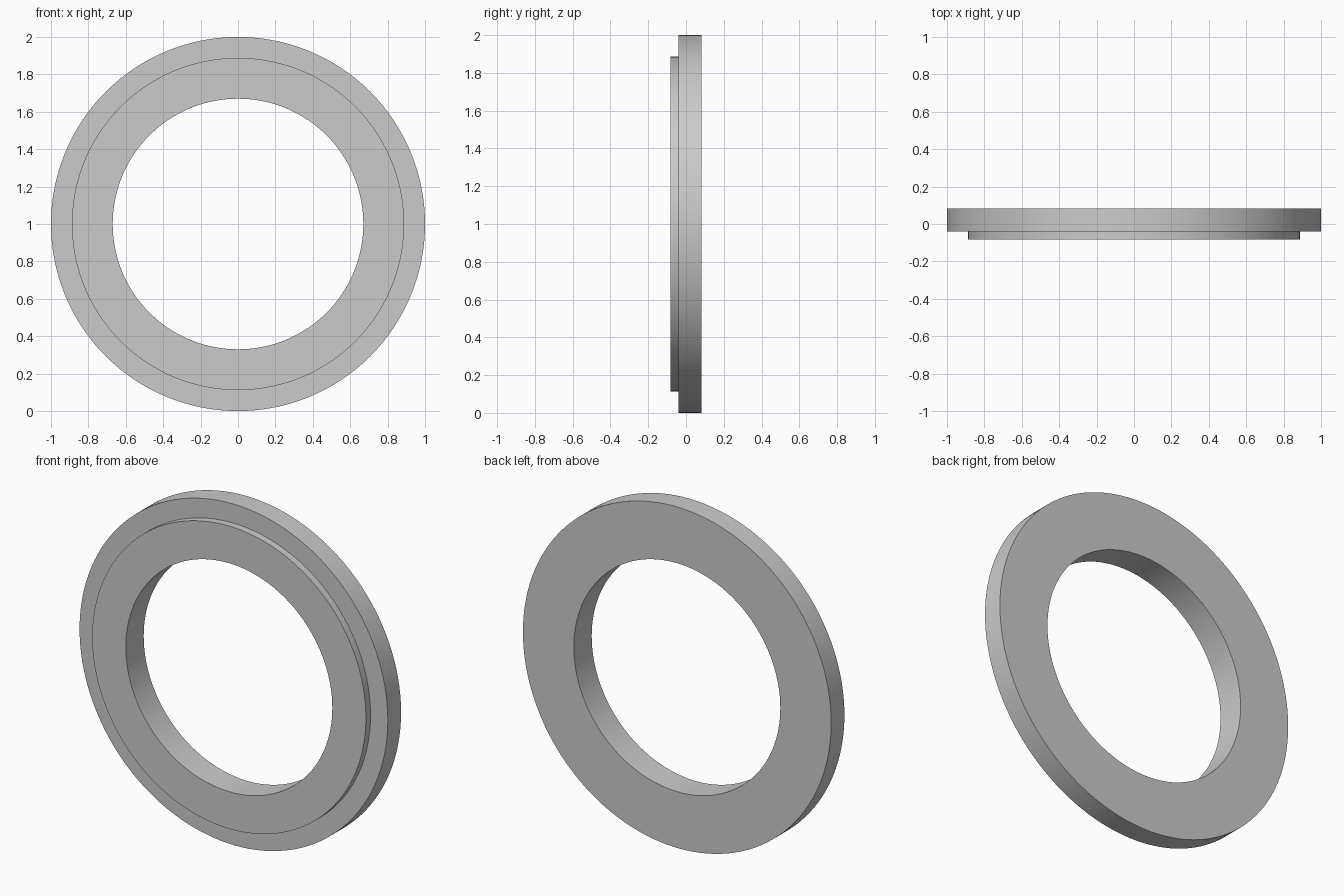
import bpy
import bmesh
from math import cos, sin, tau, radians

cube = bpy.data.objects.get("Cube")
if cube:
    bpy.data.objects.remove(cube, do_unlink=True)

SEGMENTS = 128
CENTRE_Z = 1.0

# Plain grey finish
grey = bpy.data.materials.new("light_grey")
grey.use_nodes = True
colour = (0.6, 0.6, 0.6, 1.0)
grey.diffuse_color = colour
grey.node_tree.nodes["Principled BSDF"].inputs["Base Color"].default_value = colour


def lathe_ring(name, profile, material):
    """Sweep a closed (radius, y) profile around the front-to-back axis."""
    bm = bmesh.new()
    rings = []
    for i in range(SEGMENTS):
        a = tau * i / SEGMENTS
        rings.append([bm.verts.new((r * cos(a), y, CENTRE_Z + r * sin(a)))
                      for r, y in profile])
    n = len(profile)
    for i, ring in enumerate(rings):
        following = rings[(i + 1) % SEGMENTS]
        for j in range(n):
            k = (j + 1) % n
            bm.faces.new((ring[j], ring[k], following[k], following[j]))
    bmesh.ops.recalc_face_normals(bm, faces=bm.faces)
    mesh = bpy.data.meshes.new(name)
    bm.to_mesh(mesh)
    bm.free()
    mesh.materials.append(material)
    obj = bpy.data.objects.new(name, mesh)
    bpy.context.collection.objects.link(obj)
    bpy.ops.object.select_all(action="DESELECT")
    obj.select_set(True)
    bpy.context.view_layer.objects.active = obj
    bpy.ops.object.shade_smooth_by_angle(angle=radians(30))
    return obj


# Stepped flange ring: wide flange behind, raised narrower face in front
bore, step, rim = 0.67, 0.888, 1.0
front, shoulder, back = -0.083, -0.04, 0.083
lathe_ring("stepped_ring", [
    (bore, front), (step, front), (step, shoulder),
    (rim, shoulder), (rim, back), (bore, back),
], grey)
